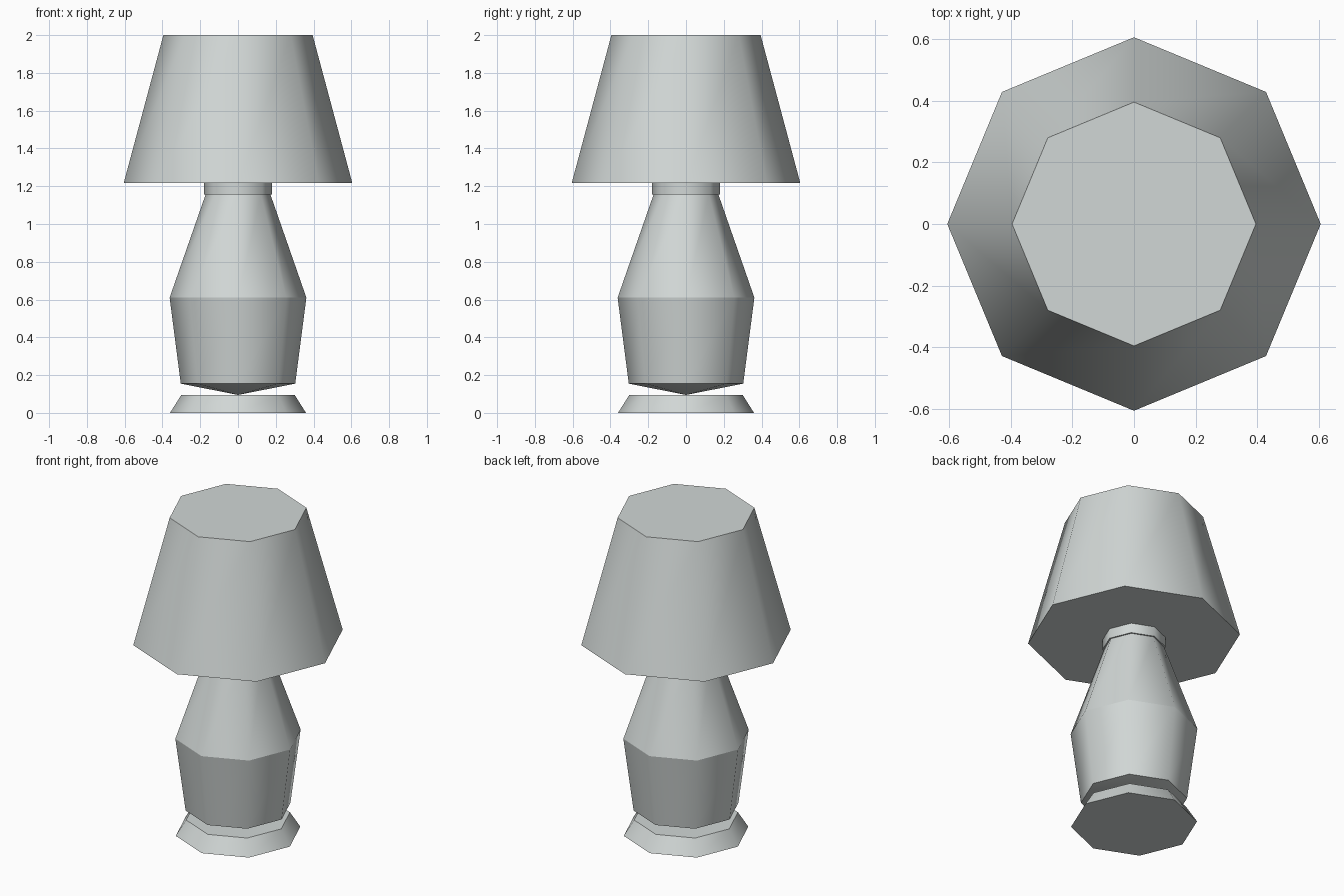
import bpy, bmesh, math

if "Cube" in bpy.data.objects:
    bpy.data.objects.remove(bpy.data.objects["Cube"])

SIDES = 8

mat = bpy.data.materials.new("pale_grey")
mat.diffuse_color = (0.64, 0.68, 0.67, 1.0)
mat.use_nodes = True
mat.node_tree.nodes["Principled BSDF"].inputs["Base Color"].default_value = mat.diffuse_color


def lathe(name, profile):
    """Eight-sided turned part: smooth around, creased at each ring. Radius 0 makes a point."""
    bm = bmesh.new()
    rings = []
    for r, z in profile:
        count = SIDES if r > 0 else 1
        rings.append([bm.verts.new((r * math.cos(math.tau * i / SIDES),
                                    r * math.sin(math.tau * i / SIDES), z))
                      for i in range(count)])
    for a, b in zip(rings, rings[1:]):
        for i in range(SIDES):
            j = (i + 1) % SIDES
            if len(a) == 1:
                bm.faces.new((a[0], b[j], b[i]))
            else:
                bm.faces.new((a[i], a[j], b[j], b[i]))
    if len(rings[0]) > 1:
        bm.faces.new(rings[0][::-1])
    bm.faces.new(rings[-1])
    for f in bm.faces:
        f.smooth = True
    for e in bm.edges:
        if abs(e.verts[0].co.z - e.verts[1].co.z) < 1e-5:
            e.smooth = False
    bmesh.ops.recalc_face_normals(bm, faces=bm.faces)
    me = bpy.data.meshes.new(name)
    bm.to_mesh(me)
    bm.free()
    me.materials.append(mat)
    ob = bpy.data.objects.new(name, me)
    bpy.context.collection.objects.link(ob)
    return ob


# Foot plate
lathe("base", [(0.36, 0.0), (0.30, 0.095)])
# Vase-shaped body resting on its pointed underside
lathe("body", [(0, 0.095), (0.303, 0.155), (0.362, 0.61), (0.172, 1.155)])
# Collar between body and shade
lathe("collar", [(0.181, 1.155), (0.181, 1.217)])
# Closed lampshade
lathe("shade", [(0.605, 1.217), (0.395, 2.0)])
